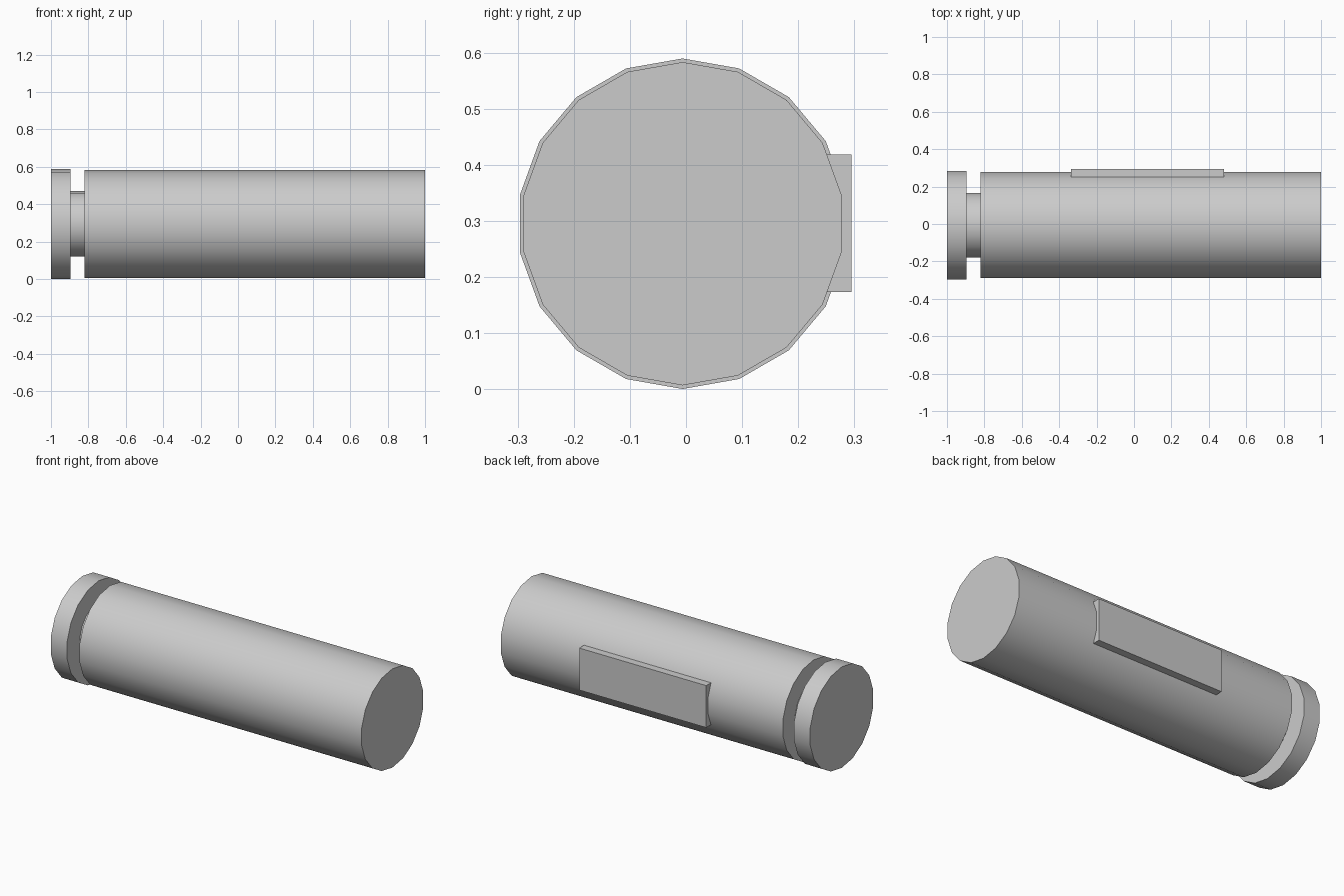
import bpy, bmesh, math

if "Cube" in bpy.data.objects:
    bpy.data.objects.remove(bpy.data.objects["Cube"])

SIDES = 18
CY, CZ = -0.006, 0.295   # shaft axis

def finish(bm, name, smooth=False):
    bmesh.ops.recalc_face_normals(bm, faces=bm.faces[:])
    me = bpy.data.meshes.new(name)
    bm.to_mesh(me)
    bm.free()
    ob = bpy.data.objects.new(name, me)
    bpy.context.collection.objects.link(ob)
    if smooth:
        bpy.ops.object.select_all(action='DESELECT')
        ob.select_set(True)
        bpy.context.view_layer.objects.active = ob
        bpy.ops.object.shade_smooth_by_angle(angle=math.radians(30))
    return ob

def lathe(name, profile):
    """Turn (x, radius) pairs around the shaft axis and cap both ends."""
    bm = bmesh.new()
    angles = [math.pi / 2 + 2 * math.pi * i / SIDES for i in range(SIDES)]
    rings = [[bm.verts.new((x, CY + r * math.cos(a), CZ + r * math.sin(a)))
              for a in angles] for x, r in profile]
    for a, b in zip(rings, rings[1:]):
        for i in range(SIDES):
            j = (i + 1) % SIDES
            bm.faces.new((a[i], a[j], b[j], b[i]))
    bm.faces.new(rings[0])
    bm.faces.new(rings[-1])
    return finish(bm, name, smooth=True)

def box(name, lo, hi):
    bm = bmesh.new()
    bmesh.ops.create_cube(bm, size=1)
    for v in bm.verts:
        v.co = [l + (c + 0.5) * (h - l) for c, l, h in zip(v.co, lo, hi)]
    return finish(bm, name)

# Round shaft: end collar, retaining groove, long body
lathe("shaft", [(-1.0, 0.2945), (-0.895, 0.2945),
                (-0.895, 0.175), (-0.82, 0.175),
                (-0.82, 0.288), (1.0, 0.288)])

# Flat rectangular key on the back side
box("key", (-0.337, 0.251, 0.173), (0.482, 0.295, 0.418))
